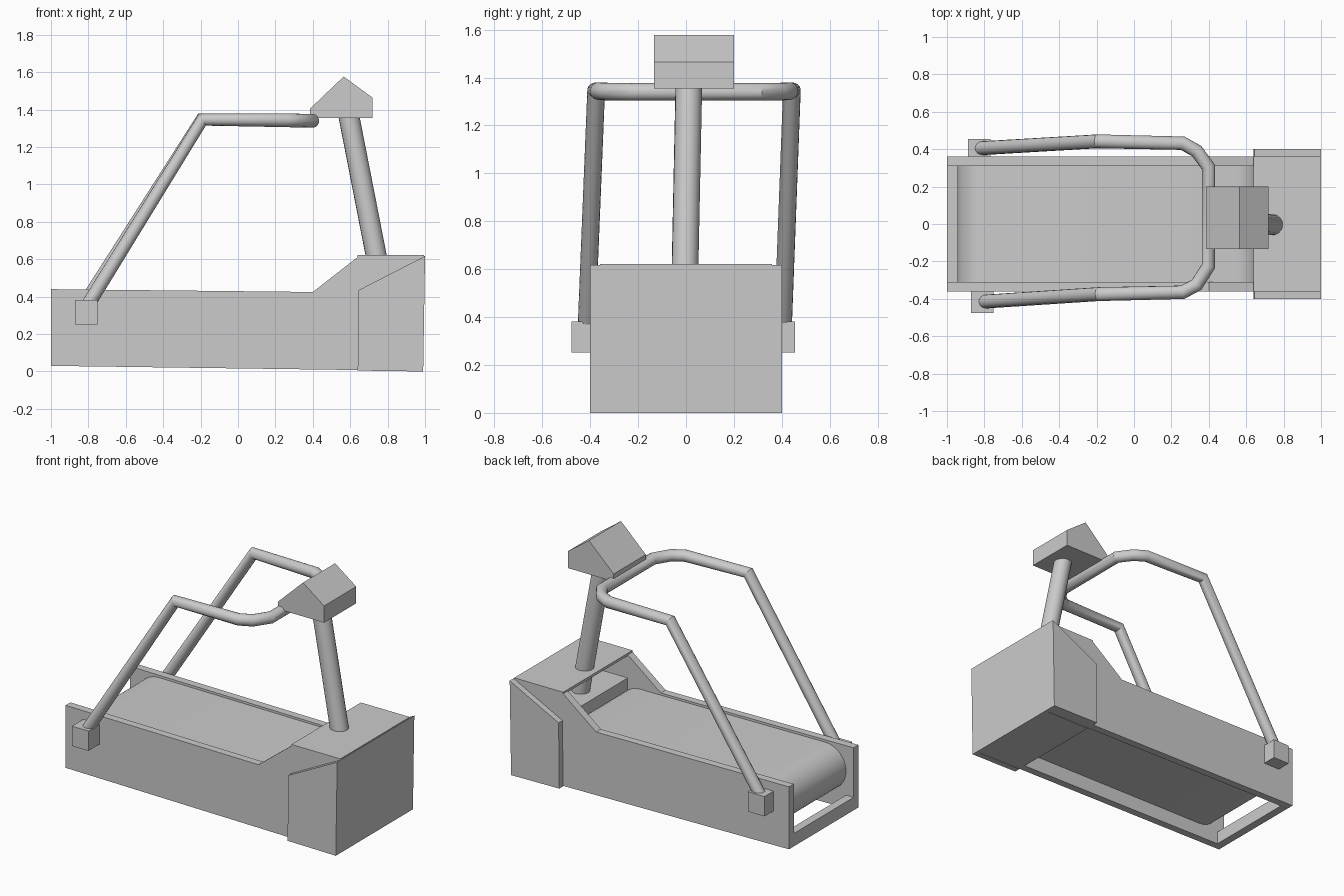
import bpy, math
from mathutils import Vector

if "Cube" in bpy.data.objects:
    bpy.data.objects.remove(bpy.data.objects["Cube"])


def prism(name, profile, y0, y1):
    """Extrude an (x, z) outline from y0 to y1."""
    n = len(profile)
    verts = [(x, y, z) for y in (y0, y1) for x, z in profile]
    faces = [list(range(n)), list(range(2 * n - 1, n - 1, -1))]
    faces += [[i, i + n, (i + 1) % n + n, (i + 1) % n] for i in range(n)]
    me = bpy.data.meshes.new(name)
    me.from_pydata(verts, [], faces)
    # make normals consistent and outward
    import bmesh
    bm = bmesh.new()
    bm.from_mesh(me)
    bmesh.ops.recalc_face_normals(bm, faces=bm.faces)
    bm.to_mesh(me)
    bm.free()
    ob = bpy.data.objects.new(name, me)
    bpy.context.collection.objects.link(ob)
    return ob


def box(name, x0, x1, y0, y1, z0, z1):
    return prism(name, [(x0, z0), (x1, z0), (x1, z1), (x0, z1)], y0, y1)


def smooth(ob, angle=30):
    bpy.ops.object.select_all(action='DESELECT')
    ob.select_set(True)
    bpy.context.view_layer.objects.active = ob
    if ob.type == 'CURVE':
        bpy.ops.object.convert(target='MESH')
    bpy.ops.object.shade_smooth_by_angle(angle=math.radians(angle))


def tube(name, points, radius):
    """Round tube along a polyline."""
    cu = bpy.data.curves.new(name, 'CURVE')
    cu.dimensions = '3D'
    cu.bevel_depth = radius
    cu.bevel_resolution = 6
    cu.use_fill_caps = True
    sp = cu.splines.new('POLY')
    sp.points.add(len(points) - 1)
    for p, co in zip(sp.points, points):
        p.co = (*co, 1)
    ob = bpy.data.objects.new(name, cu)
    bpy.context.collection.objects.link(ob)
    smooth(ob)
    return ob


# Side panels of the deck and hood covers
side = [(-1, .03), (.985, .003), (.985, .612), (.64, .612), (.40, .425), (-1, .44)]
cover = [(.64, .005), (.99, 0), (1.0, .617), (.645, .435)]
for s, label in ((-1, "front"), (1, "back")):
    prism(label + "_side_panel", side, s * .31, s * .36)
    prism(label + "_hood_cover", cover, s * .36, s * .40)

# Running belt with round ends
r, xr, xf = .15, -.795, .55
zr, zf = .272, .26
loop = []
for i in range(17):
    a = math.pi / 2 + math.pi * i / 16
    loop.append((xr + r * math.cos(a), zr + r * math.sin(a)))
for i in range(17):
    a = -math.pi / 2 + math.pi * i / 16
    loop.append((xf + r * math.cos(a), zf + r * math.sin(a)))
smooth(prism("running_belt", loop, -.31, .31))

# Rear crossbar, hood base, hood end wall and lid
prism("rear_crossbar", [(-1, .03), (-.945, .029), (-.945, .115), (-1, .115)], -.31, .31)
prism("hood_base", [(.64, .005), (.98, .001), (.98, .46), (.64, .46)], -.31, .31)
prism("hood_end_wall", [(.965, 0), (.99, 0), (1.0, .617), (.975, .612)], -.36, .36)
box("hood_lid", .64, .995, -.36, .36, .605, .622)

# Console post and console
tube("console_post", [(.77, -.007, .46), (.59, .012, 1.38)], .056)
prism("console", [(.385, 1.355), (.718, 1.355), (.718, 1.465), (.565, 1.577), (.385, 1.405)],
      -.133, .2)

# Handrail bent around the user, with its mounting blocks
tube("handrail", [(-.82, .405, .36), (-.195, .442, 1.347), (.26, .432, 1.343),
                  (.335, .39, 1.341), (.398, .305, 1.34), (.398, -.225, 1.34),
                  (.335, -.325, 1.341), (.26, -.365, 1.343), (-.19, -.375, 1.347),
                  (-.80, -.415, .36)], .037)
box("front_rail_mount", -.872, -.752, -.477, -.36, .252, .382)
box("back_rail_mount", -.888, -.768, .36, .455, .252, .382)
